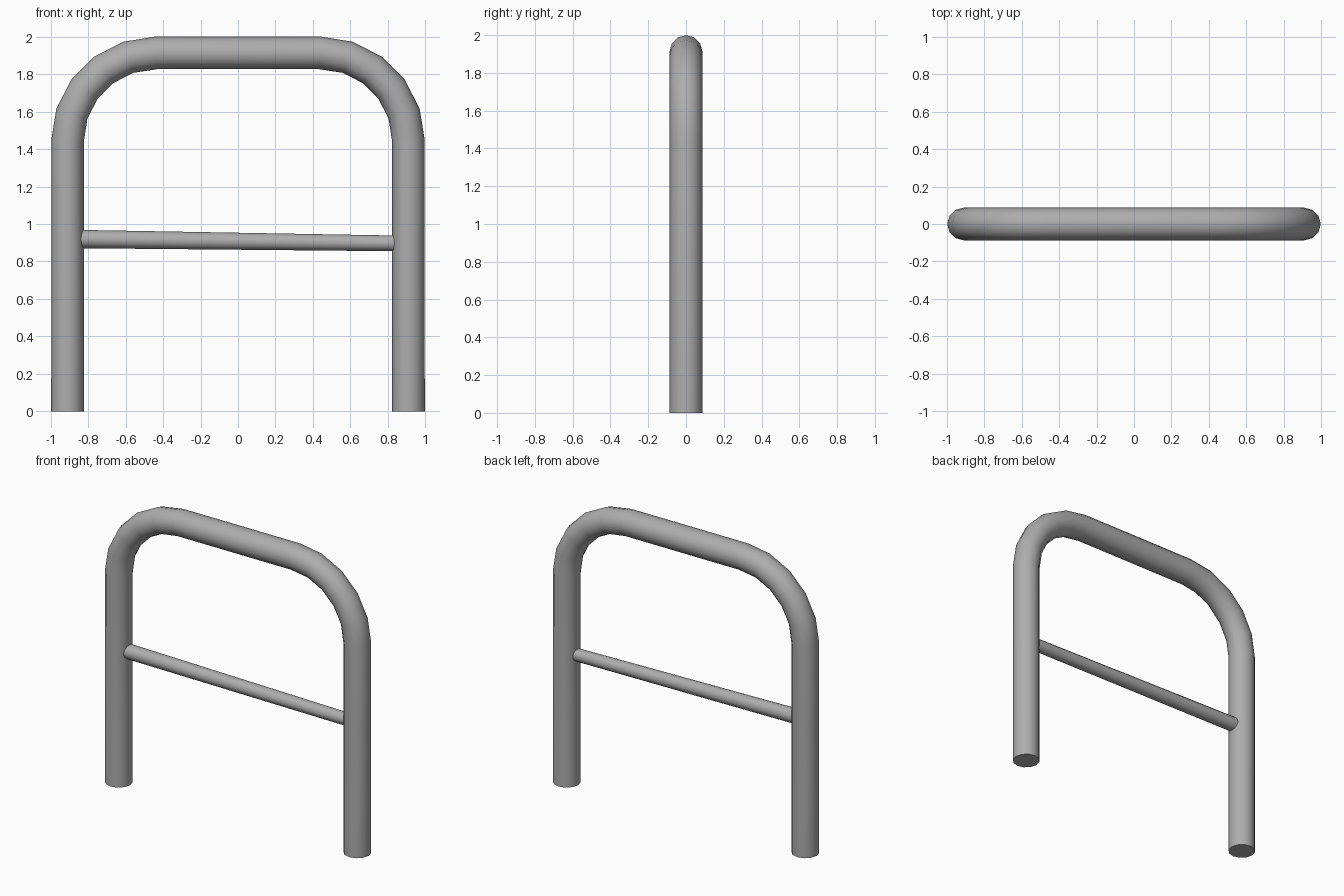
import bpy
from math import sin, cos, pi

cube = bpy.data.objects.get("Cube")
if cube:
    bpy.data.objects.remove(cube, do_unlink=True)

# Painted steel
steel = bpy.data.materials.new("grey_steel")
steel.use_nodes = True
color = (0.42, 0.42, 0.42, 1)
steel.diffuse_color = color
steel.node_tree.nodes["Principled BSDF"].inputs["Base Color"].default_value = color


def tube(name, path, radius, taper=1.0):
    """Sweep a capped round tube along a path in the xz plane."""
    curve = bpy.data.curves.new(name, "CURVE")
    curve.dimensions = "3D"
    curve.bevel_depth = radius
    curve.bevel_resolution = 4
    curve.use_fill_caps = True
    spline = curve.splines.new("POLY")
    spline.points.add(len(path) - 1)
    for point, (x, z) in zip(spline.points, path):
        point.co = (x, 0, z, 1)
    spline.points[-1].radius = taper
    obj = bpy.data.objects.new(name, curve)
    bpy.context.collection.objects.link(obj)
    bpy.ops.object.select_all(action="DESELECT")
    obj.select_set(True)
    bpy.context.view_layer.objects.active = obj
    bpy.ops.object.convert(target="MESH")
    obj = bpy.context.object
    obj.data.materials.clear()
    obj.data.materials.append(steel)
    bpy.ops.object.shade_smooth_by_angle(angle=pi / 4)
    return obj


# Bent hoop: two legs, two rounded corners and the top rail
RADIUS, HALF_WIDTH, TOP, BEND, STEPS = 0.087, 0.91, 1.913, 0.47, 5
half = [(HALF_WIDTH, 0)]
for i in range(STEPS + 1):
    a = pi / 2 * i / STEPS
    half.append((HALF_WIDTH - BEND + BEND * cos(a), TOP - BEND + BEND * sin(a)))
tube("hoop_frame", [(-x, z) for x, z in half] + half[::-1], RADIUS)

# Thin crossbar, slightly tapered and sloping
tube("crossbar", [(-0.88, 0.92), (0.88, 0.896)], 0.049, taper=0.85)
